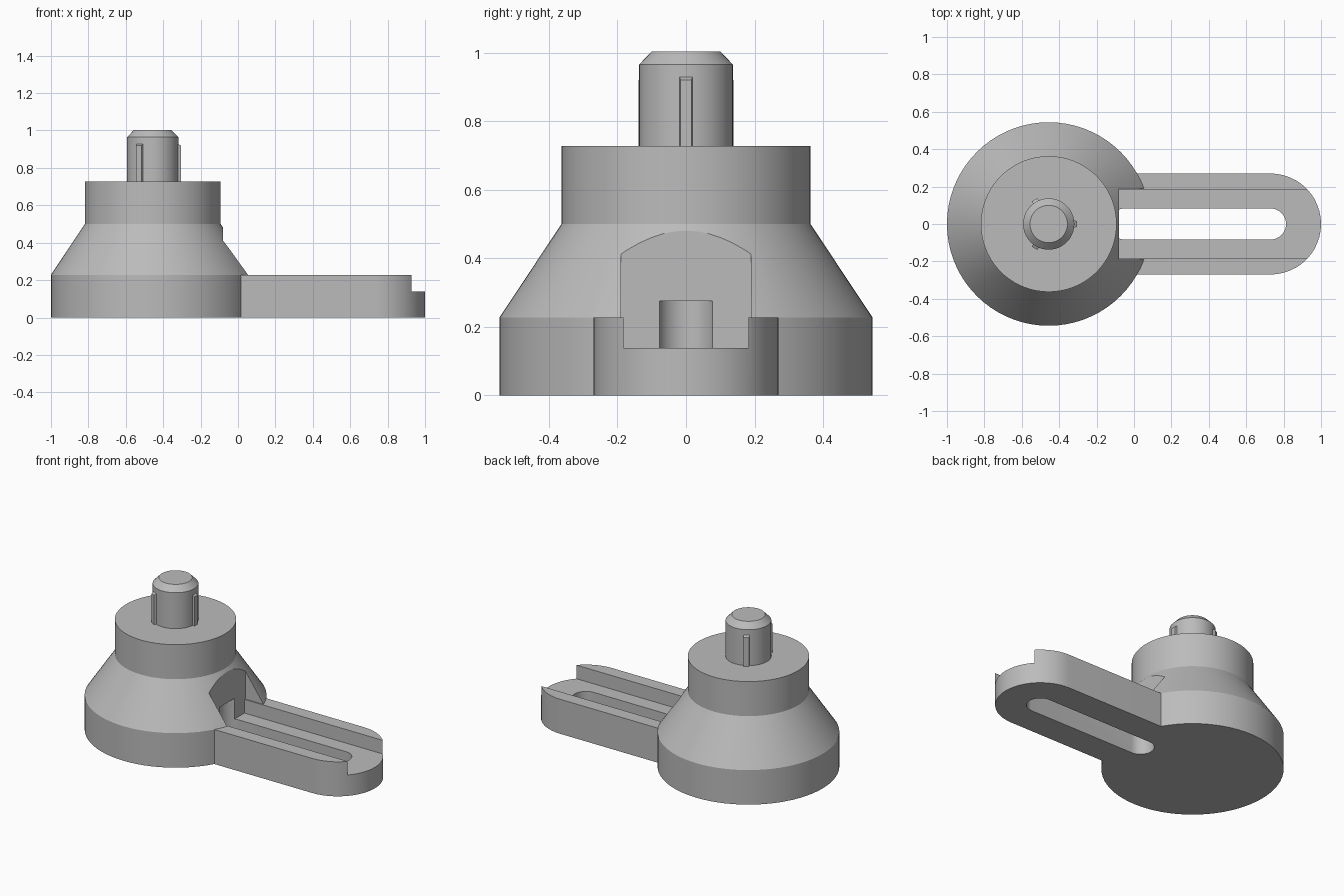
import bpy, bmesh, math
from mathutils import Matrix

if "Cube" in bpy.data.objects:
    bpy.data.objects.remove(bpy.data.objects["Cube"])

CX = -0.456          # axis of the round body
ARM_END = 0.73       # centre of the rounded arm tip

grey = bpy.data.materials.new("plain grey")
grey.use_nodes = True
colour = (0.5, 0.5, 0.5, 1)
grey.diffuse_color = colour
grey.node_tree.nodes["Principled BSDF"].inputs["Base Color"].default_value = colour


def finish(name, bm):
    bmesh.ops.recalc_face_normals(bm, faces=bm.faces)
    mesh = bpy.data.meshes.new(name)
    bm.to_mesh(mesh)
    bm.free()
    mesh.materials.append(grey)
    ob = bpy.data.objects.new(name, mesh)
    bpy.context.collection.objects.link(ob)
    return ob


def turned(name, profile, sides=72):
    """Solid of revolution from (radius, height) points, with flat caps."""
    bm = bmesh.new()
    rings = []
    for r, z in profile:
        angles = [2 * math.pi * i / sides for i in range(sides)]
        rings.append([bm.verts.new((CX + r * math.cos(a), r * math.sin(a), z)) for a in angles])
    for low, high in zip(rings, rings[1:]):
        for i in range(sides):
            j = (i + 1) % sides
            bm.faces.new((low[i], low[j], high[j], high[i]))
    bm.faces.new(rings[0])
    bm.faces.new(rings[-1])
    return finish(name, bm)


def prism(name, outline, z0, z1):
    bm = bmesh.new()
    base = bm.faces.new([bm.verts.new((x, y, z0)) for x, y in outline])
    top = bmesh.ops.extrude_face_region(bm, geom=[base])["geom"]
    moved = [v for v in top if isinstance(v, bmesh.types.BMVert)]
    bmesh.ops.translate(bm, verts=moved, vec=(0, 0, z1 - z0))
    return finish(name, bm)


def rect(x0, x1, half):
    return [(x0, -half), (x1, -half), (x1, half), (x0, half)]


def half_round(x, r, start, steps=24):
    angles = [start + math.pi * i / steps for i in range(steps + 1)]
    return [(x + r * math.cos(a), r * math.sin(a)) for a in angles]


def combine(target, tool, operation):
    mod = target.modifiers.new(operation, 'BOOLEAN')
    mod.operation = operation
    mod.solver = 'EXACT'
    mod.object = tool
    bpy.context.view_layer.update()
    result = bpy.data.meshes.new_from_object(
        target.evaluated_get(bpy.context.evaluated_depsgraph_get()))
    target.modifiers.clear()
    target.data = result
    bpy.data.objects.remove(tool)


# Round body joined with the slotted arm
body = turned("body_and_arm", [(0.544, 0), (0.544, 0.228), (0.363, 0.5), (0.363, 0.728)])
arm = prism("arm", half_round(ARM_END, 0.27, -math.pi / 2) + [(CX, 0.27), (CX, -0.27)], 0, 0.228)
combine(body, arm, 'UNION')

# Flat notch in the cone, channel along the arm, and long through slot
combine(body, prism("notch", rect(-0.08, 1.2, 0.19), 0.228, 0.6), 'DIFFERENCE')
combine(body, prism("channel", rect(-0.08, 1.2, 0.182), 0.138, 0.3), 'DIFFERENCE')
slot = half_round(ARM_END, 0.083, -math.pi / 2) + half_round(-0.05, 0.083, math.pi / 2)
combine(body, prism("slot", slot, -0.1, 0.275), 'DIFFERENCE')

# Chamfered pin on top
pin = turned("pin", [(0.137, 0.71), (0.137, 0.965), (0.1, 1.003)], 48)

# Three ribs around the pin, each with a sloped top
for n in range(3):
    rib = prism(f"pin_rib_{n + 1}", rect(0.11, 0.15, 0.023), 0.71, 0.945)
    for v in rib.data.vertices:
        if v.co.x > 0.14:
            v.co.y *= 0.7
            if v.co.z > 0.9:
                v.co.z = 0.92
    rib.data.transform(Matrix.Translation((CX, 0, 0)) @ Matrix.Rotation(n * math.tau / 3, 4, 'Z'))

# Smooth the round walls, keep the edges crisp
for ob in (body, pin):
    bpy.ops.object.select_all(action='DESELECT')
    ob.select_set(True)
    bpy.context.view_layer.objects.active = ob
    bpy.ops.object.shade_smooth_by_angle(angle=math.radians(25))
